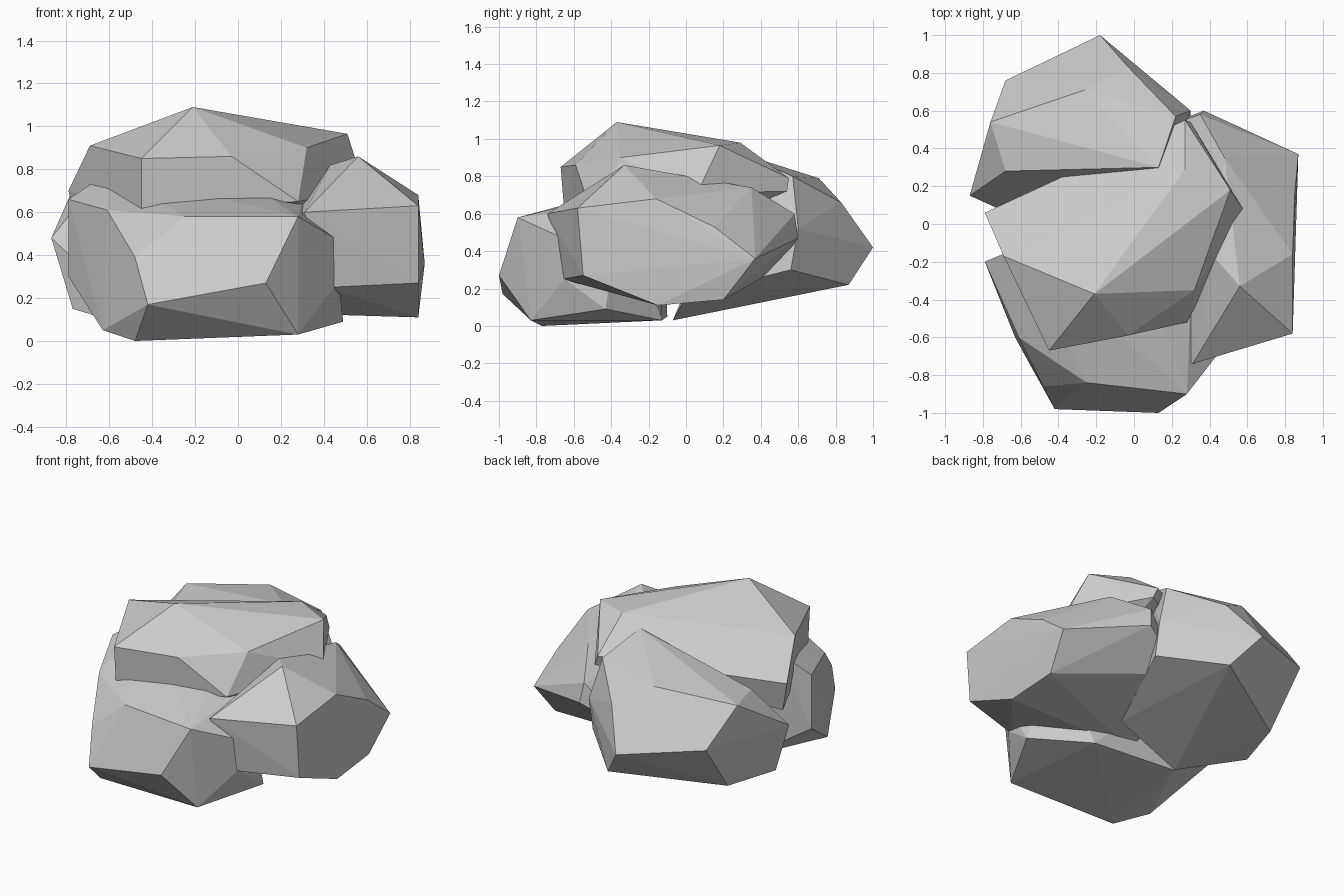
import bpy, bmesh, math


def rock(name, corners):
    """Faceted boulder: convex hull of its corner points, near-flat facets merged."""
    bm = bmesh.new()
    for c in corners:
        bm.verts.new(c)
    bmesh.ops.convex_hull(bm, input=bm.verts[:])
    loose = [v for v in bm.verts if not v.link_faces]
    bmesh.ops.delete(bm, geom=loose, context='VERTS')
    bmesh.ops.dissolve_limit(bm, angle_limit=math.radians(3),
                             verts=bm.verts[:], edges=bm.edges[:])
    bmesh.ops.recalc_face_normals(bm, faces=bm.faces[:])
    me = bpy.data.meshes.new(name)
    bm.to_mesh(me)
    bm.free()
    ob = bpy.data.objects.new(name, me)
    bpy.context.collection.objects.link(ob)
    return ob


# front boulder, resting on the ground
rock("front_rock", [
    (0.13, -1.0, 0.27), (-0.42, -0.98, 0.17), (0.28, -0.90, 0.58),
    (-0.25, -0.84, 0.58), (-0.61, -0.60, 0.61), (-0.48, -0.86, 0.39),
    (0.45, -0.68, 0.48), (0.45, -0.65, 0.25), (0.28, -0.83, 0.03),
    (-0.48, -0.77, 0.0), (0.49, -0.43, 0.09), (-0.63, -0.60, 0.05),
    (-0.79, -0.20, 0.66), (-0.79, -0.20, 0.30), (0.20, -0.13, 0.03),
    (-0.60, -0.12, 0.79), (0.10, -0.40, 0.70), (0.30, -0.35, 0.65),
    (-0.40, -0.10, 0.05)])

# right boulder, lifted slightly off the ground
rock("right_rock", [
    (0.56, -0.33, 0.86), (0.84, -0.58, 0.63), (0.84, -0.55, 0.27),
    (0.84, -0.16, 0.68), (0.84, -0.15, 0.11), (0.87, 0.37, 0.36),
    (0.85, 0.15, 0.53), (0.83, 0.20, 0.14), (0.31, -0.74, 0.60),
    (0.42, -0.66, 0.25), (0.37, 0.60, 0.47), (0.35, 0.58, 0.60),
    (0.48, 0.35, 0.74), (0.43, -0.18, 0.82), (0.20, 0.05, 0.60),
    (0.05, 0.48, 0.30), (-0.15, -0.20, 0.14)])

# back left boulder
rock("back_rock", [
    (-0.18, 1.0, 0.42), (-0.68, 0.76, 0.49), (-0.76, 0.54, 0.73),
    (-0.87, 0.15, 0.48), (-0.68, 0.28, 0.72), (-0.26, 0.71, 0.79),
    (0.22, 0.57, 0.80), (-0.03, 0.83, 0.66), (0.30, 0.60, 0.52),
    (0.30, 0.56, 0.30), (-0.03, 0.87, 0.22), (-0.66, 0.50, 0.15),
    (-0.77, 0.15, 0.15), (-0.38, -0.07, 0.03), (0.10, 0.0, 0.16),
    (0.13, 0.30, 0.92)])

# cap boulder lying on the other three
rock("top_rock", [
    (-0.45, -0.67, 0.85), (-0.03, -0.59, 0.86), (-0.21, -0.37, 1.09),
    (0.51, 0.18, 0.965), (0.27, 0.29, 0.98), (-0.69, -0.17, 0.91),
    (0.32, -0.35, 0.90), (0.27, 0.55, 0.79), (-0.79, 0.06, 0.70),
    (-0.45, -0.65, 0.60), (0.28, -0.52, 0.65), (0.59, 0.06, 0.71),
    (-0.74, 0.03, 0.50), (0.30, 0.0, 0.50), (0.30, 0.54, 0.72)])
